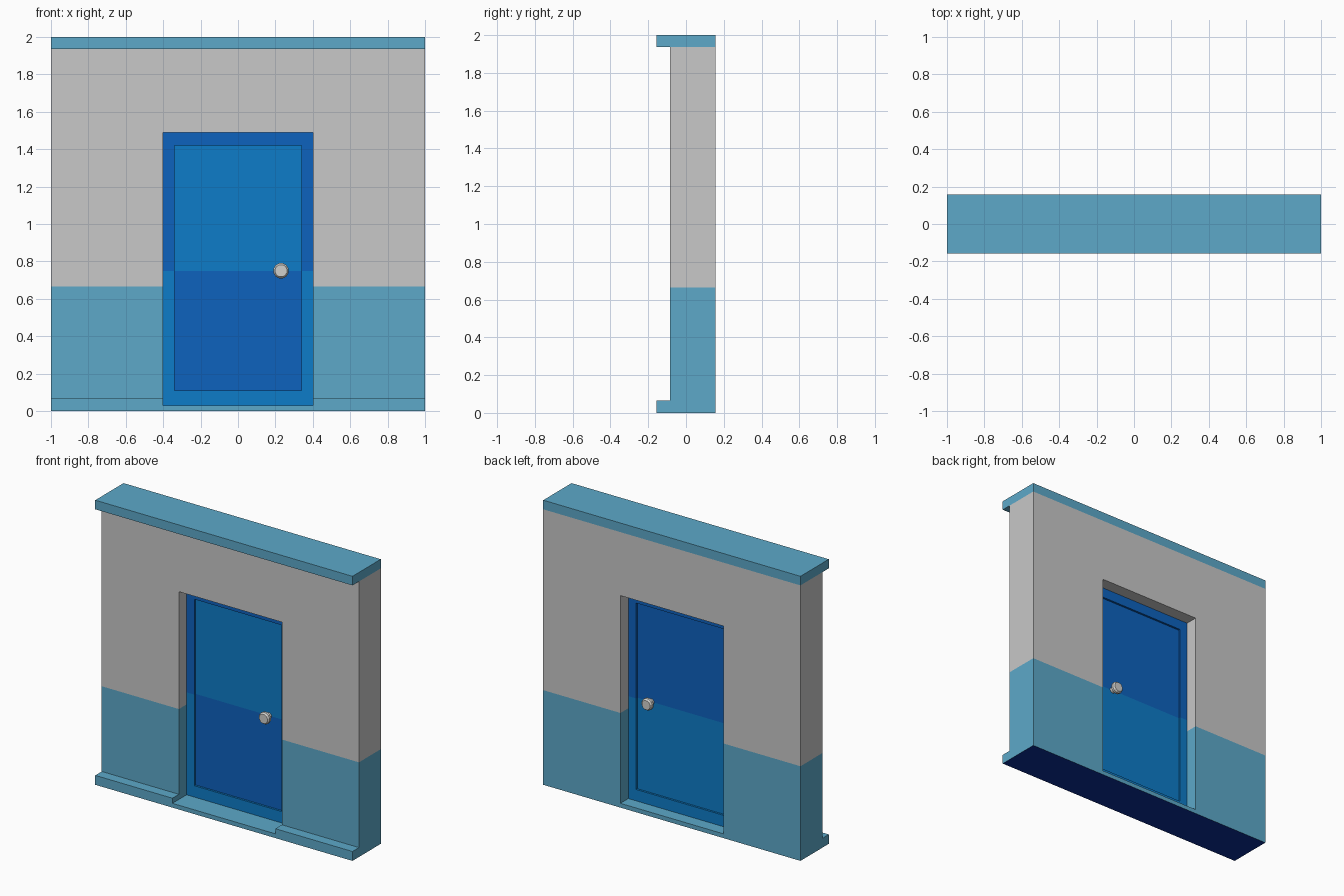
import bpy, bmesh, math
from mathutils import Vector

if "Cube" in bpy.data.objects:
    bpy.data.objects.remove(bpy.data.objects["Cube"])


def material(name, rgb):
    m = bpy.data.materials.new(name)
    lin = [(c / 255 / 12.92) if c < 11 else ((c / 255 + 0.055) / 1.055) ** 2.4 for c in rgb]
    m.diffuse_color = (*lin, 1)
    m.use_nodes = True
    m.node_tree.nodes["Principled BSDF"].inputs["Base Color"].default_value = m.diffuse_color
    return m


GREY = material("plaster grey", (200, 200, 200))
TRIM = material("pale blue paint", (93, 169, 201))
DARK = material("dark door blue", (13, 98, 190))
LIGHT = material("light door blue", (13, 124, 200))
NAVY = material("navy underside", (10, 45, 150))
METAL = material("knob grey", (208, 208, 204))


def finish(name, bm, mats):
    me = bpy.data.meshes.new(name)
    bm.to_mesh(me)
    bm.free()
    for m in mats:
        me.materials.append(m)
    ob = bpy.data.objects.new(name, me)
    bpy.context.collection.objects.link(ob)
    return ob


def cell_solid(name, cuts, solid, colour, mats):
    """Closed shell around the solid cells of an uneven grid."""
    bm = bmesh.new()
    n = [len(c) - 1 for c in cuts]

    def centre(i):
        return Vector([(cuts[a][i[a]] + cuts[a][i[a] + 1]) / 2 for a in range(3)])

    def filled(i):
        return all(0 <= i[a] < n[a] for a in range(3)) and solid(centre(i))

    for idx in ((i, j, k) for i in range(n[0]) for j in range(n[1]) for k in range(n[2])):
        if not filled(idx):
            continue
        for a in range(3):
            for s in (0, 1):
                nb = list(idx)
                nb[a] += 2 * s - 1
                if filled(nb):
                    continue
                b, c = (a + 1) % 3, (a + 2) % 3
                vs = []
                for db, dc in ((0, 0), (1, 0), (1, 1), (0, 1)):
                    p = [0, 0, 0]
                    p[a] = cuts[a][idx[a] + s]
                    p[b] = cuts[b][idx[b] + db]
                    p[c] = cuts[c][idx[c] + dc]
                    vs.append(bm.verts.new(p))
                f = bm.faces.new(vs if s else vs[::-1])
                f.material_index = mats.index(colour(centre(idx), a, 2 * s - 1))
    bmesh.ops.remove_doubles(bm, verts=bm.verts, dist=1e-5)
    return finish(name, bm, mats)


# wall with doorway, cornice, skirting and sill
def wall_solid(p):
    if abs(p.x) < 0.4 and 0.03 < p.z < 1.49:
        return False
    return p.y > -0.085 or p.z < 0.065 or p.z > 1.936


def wall_colour(p, axis, side):
    if axis == 2 and side < 0 and p.z < 0.1:
        return NAVY
    return TRIM if p.z < 0.665 or p.z > 1.936 else GREY


cell_solid("wall", ([-1, -0.4, 0.4, 1], [-0.157, -0.085, 0.157],
                    [0, 0.03, 0.066, 0.665, 1.49, 1.936, 2]),
           wall_solid, wall_colour, [GREY, TRIM, NAVY])


# door leaf with a recessed panel on both sides
def in_panel(p):
    return abs(p.x) < 0.34 and 0.11 < p.z < 1.42


def door_colour(p, axis, side):
    upper = p.z > 0.75
    swapped = in_panel(p) and axis == 1 and side < 0
    return DARK if upper != swapped else LIGHT


cell_solid("door", ([-0.4, -0.34, 0.34, 0.4], [0, 0.014, 0.055, 0.069],
                    [0.03, 0.11, 0.75, 1.42, 1.49]),
           lambda p: not in_panel(p) or 0.014 < p.y < 0.055,
           door_colour, [DARK, LIGHT])


# door knobs, lathed and repeated on both sides
PROFILE = [(0.022, 0), (0.022, 0.022), (0.042, 0.034), (0.042, 0.05), (0.033, 0.062)]
SEG = 12


def knob(name, y, direction):
    bm = bmesh.new()
    rings = []
    for r, h in PROFILE:
        rings.append([bm.verts.new((0.23 + r * math.cos(t), y + direction * h,
                                    0.75 + r * math.sin(t)))
                      for t in (2 * math.pi * (i + 0.5) / SEG for i in range(SEG))])
    for lo, hi in zip(rings, rings[1:]):
        for i in range(SEG):
            j = (i + 1) % SEG
            bm.faces.new((lo[i], lo[j], hi[j], hi[i]))
    bm.faces.new(rings[0])
    bm.faces.new(rings[-1])
    bmesh.ops.recalc_face_normals(bm, faces=bm.faces)
    finish(name, bm, [METAL])


knob("front_knob", 0.014, -1)
knob("back_knob", 0.055, 1)
